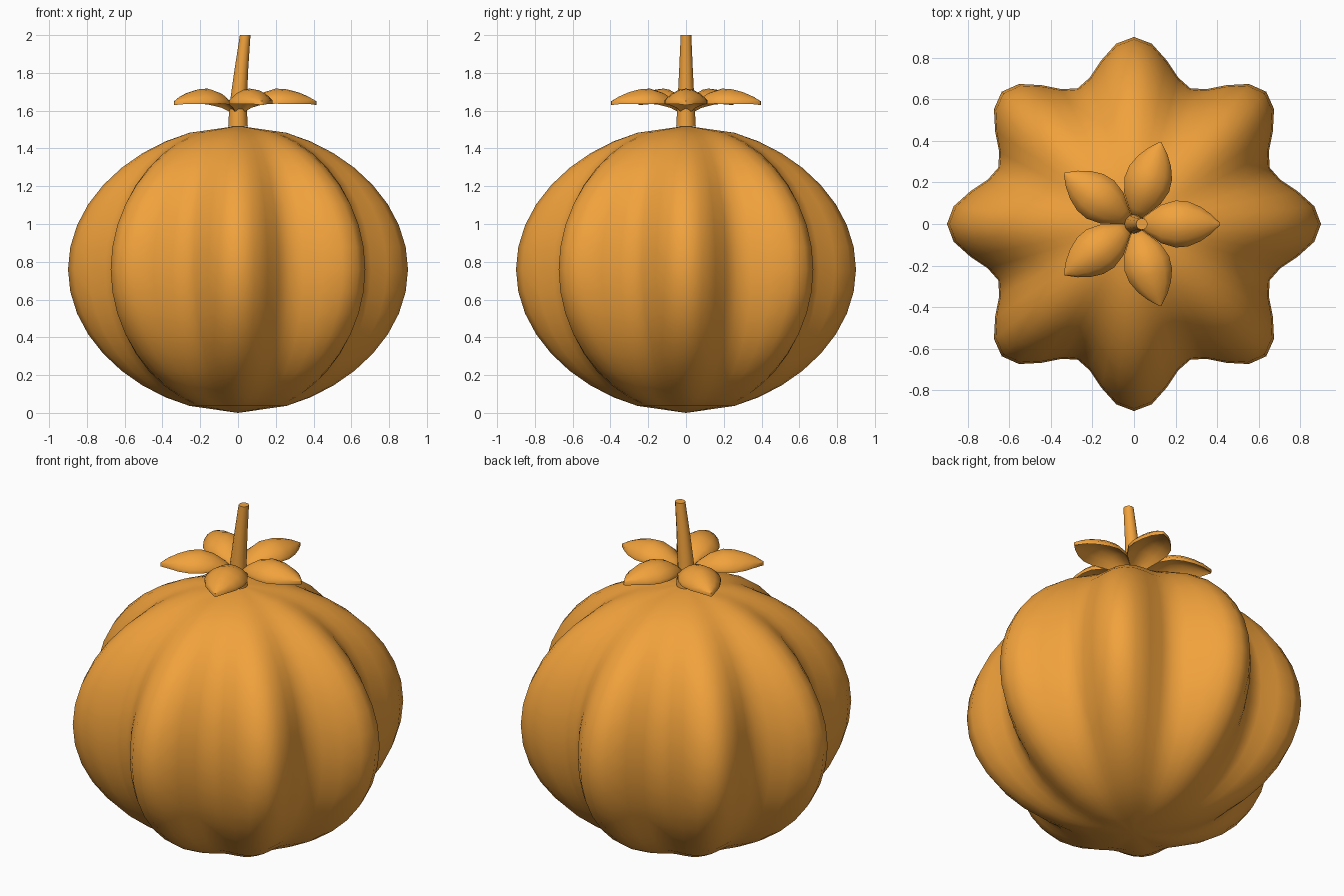
import bpy, bmesh
from math import sin, cos, pi, radians
from mathutils import Vector, Matrix

if "Cube" in bpy.data.objects:
    bpy.data.objects.remove(bpy.data.objects["Cube"])

orange = bpy.data.materials.new("orange")
orange.diffuse_color = (0.88, 0.36, 0.045, 1)
orange.use_nodes = True
orange.node_tree.nodes["Principled BSDF"].inputs["Base Color"].default_value = orange.diffuse_color


def finish(bm, name, angle=60):
    bmesh.ops.recalc_face_normals(bm, faces=bm.faces)
    me = bpy.data.meshes.new(name)
    bm.to_mesh(me)
    bm.free()
    ob = bpy.data.objects.new(name, me)
    bpy.context.collection.objects.link(ob)
    me.materials.append(orange)
    bpy.ops.object.select_all(action='DESELECT')
    ob.select_set(True)
    bpy.context.view_layer.objects.active = ob
    bpy.ops.object.shade_smooth_by_angle(angle=radians(angle))
    return ob


def bridge(bm, a, b):
    n = len(a)
    for i in range(n):
        bm.faces.new((a[i], a[(i + 1) % n], b[(i + 1) % n], b[i]))


# Ribbed body: squashed sphere with eight lobes fading toward the poles
bm = bmesh.new()
SEG, H, R, LOBE = 64, 0.76, 0.8036, 0.12
rings = []
for k in range(17):
    phi = radians(18 + 9 * k)
    s = sin(phi)
    rings.append([bm.verts.new((R * s * (1 + LOBE * s * cos(8 * t)) * cos(t),
                                R * s * (1 + LOBE * s * cos(8 * t)) * sin(t),
                                H + H * cos(phi)))
                  for t in (2 * pi * i / SEG for i in range(SEG))])
for a, b in zip(rings, rings[1:]):
    bridge(bm, a, b)
for ring, z in ((rings[0], 2 * H), (rings[-1], 0)):
    pole = bm.verts.new((0, 0, z))
    for i in range(SEG):
        bm.faces.new((ring[i], ring[(i + 1) % SEG], pole))
finish(bm, "pumpkin_body")

# Stem: tapered tube leaning slightly to +x
bm = bmesh.new()
path = [(0, 1.515, 0.052), (0, 1.62, 0.046), (0.007, 1.70, 0.042),
        (0.018, 1.82, 0.036), (0.038, 2.0, 0.028)]
rings = [[bm.verts.new((x + r * cos(2 * pi * i / 12), r * sin(2 * pi * i / 12), z))
          for i in range(12)] for x, z, r in path]
for a, b in zip(rings, rings[1:]):
    bridge(bm, a, b)
bm.faces.new(rings[0])
bm.faces.new(rings[-1])
finish(bm, "stem", 40)

# Leaves: five arched, cupped blades around the stem
# (distance from axis, half width, midrib height, edge drop)
blade = [(0.03, 0.02, 1.615, 0.005), (0.07, 0.05, 1.655, 0.02),
         (0.13, 0.092, 1.695, 0.042), (0.20, 0.113, 1.717, 0.06),
         (0.26, 0.108, 1.713, 0.058), (0.32, 0.083, 1.697, 0.042),
         (0.37, 0.048, 1.676, 0.02), (0.415, 0.004, 1.650, 0.0)]
for n in range(5):
    bm = bmesh.new()
    turn = Matrix.Rotation(2 * pi * n / 5, 3, 'Z')
    layers = []
    for thick in (0, 0.02):
        layers.append([[bm.verts.new(turn @ Vector((r, w * u, z - d * u * u - thick)))
                        for u in (-1, -0.67, -0.33, 0, 0.33, 0.67, 1)]
                       for r, w, z, d in blade])
    for rows in layers:
        for a, b in zip(rows, rows[1:]):
            for i in range(6):
                bm.faces.new((a[i], a[i + 1], b[i + 1], b[i]))
    # rim joining top and underside
    rims = [g[0] + [row[-1] for row in g[1:-1]] + g[-1][::-1]
            + [row[0] for row in g[-2:0:-1]] for g in layers]
    bridge(bm, *rims)
    finish(bm, f"leaf_{n + 1}", 50)
